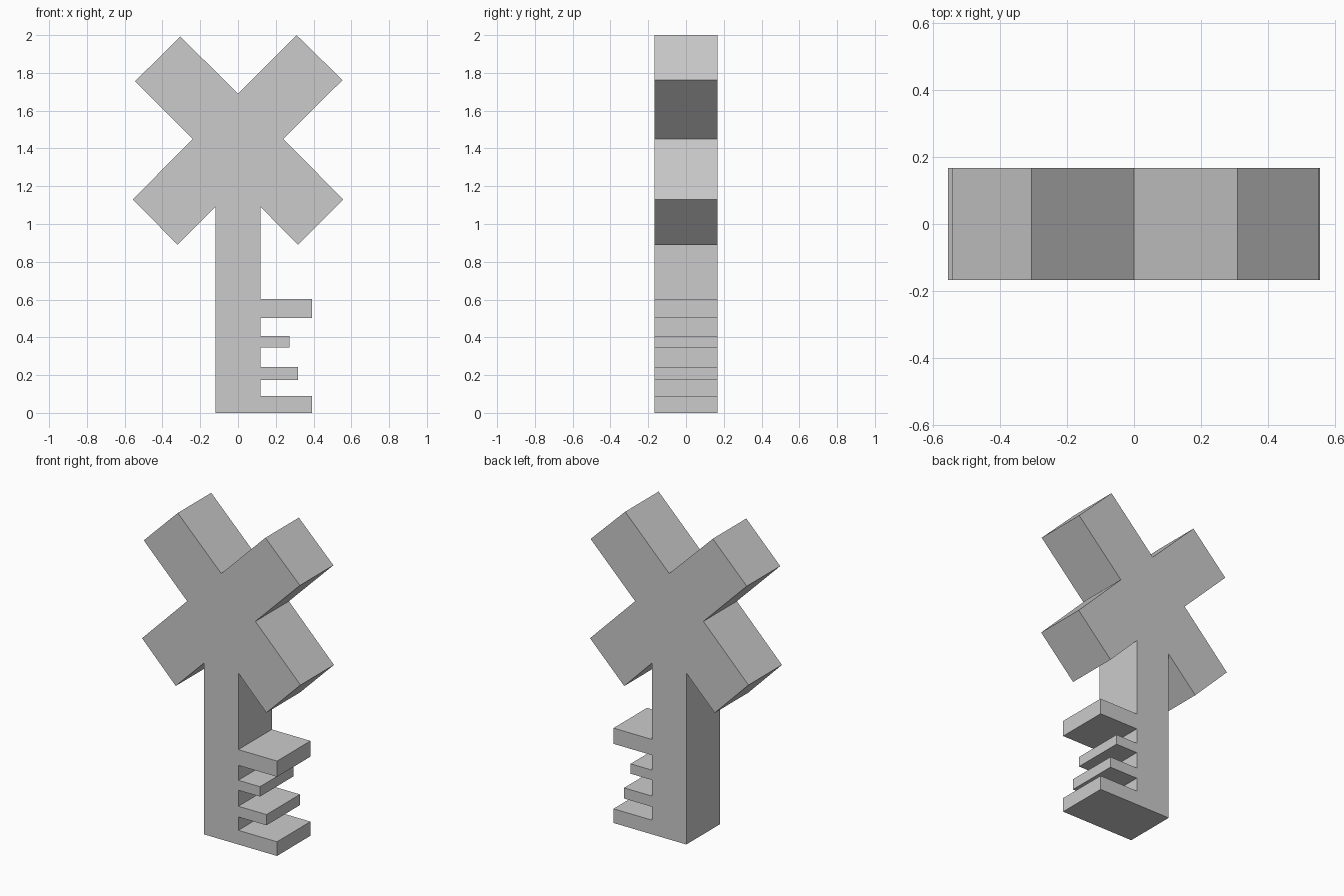
import bpy
import bmesh

cube = bpy.data.objects.get("Cube")
if cube:
    bpy.data.objects.remove(cube, do_unlink=True)

HALF_DEPTH = 0.168
SHAFT = 0.12

# Plain grey metal
grey = bpy.data.materials.new("grey metal")
grey.use_nodes = True
colour = (0.6, 0.6, 0.6, 1)
grey.diffuse_color = colour
grey.node_tree.nodes["Principled BSDF"].inputs["Base Color"].default_value = colour

# Crossed bow, right-hand arms from the top notch down to the shaft
outline = [(0, 1.69), (0.31, 2.0), (0.553, 1.762), (0.24, 1.45),
           (0.557, 1.13), (0.317, 0.89), (SHAFT, 1.09)]

# Teeth: reach, top, bottom
for reach, top, bottom in [(0.392, 0.603, 0.503), (0.272, 0.408, 0.345),
                           (0.318, 0.243, 0.175), (0.392, 0.09, 0)]:
    outline += [(SHAFT, top), (reach, top), (reach, bottom)]
    if bottom > 0:
        outline.append((SHAFT, bottom))

# Shaft's plain side and the left-hand arms
outline += [(-SHAFT, 0), (-SHAFT, 1.09), (-0.32, 0.89), (-0.557, 1.13),
            (-0.24, 1.45), (-0.545, 1.755), (-0.306, 1.993)]

# Extrude the outline into a solid key
bm = bmesh.new()
face = bm.faces.new([bm.verts.new((x, -HALF_DEPTH, z)) for x, z in outline])
result = bmesh.ops.extrude_face_region(bm, geom=[face], use_keep_orig=True)
moved = [v for v in result["geom"] if isinstance(v, bmesh.types.BMVert)]
bmesh.ops.translate(bm, verts=moved, vec=(0, 2 * HALF_DEPTH, 0))
bmesh.ops.recalc_face_normals(bm, faces=bm.faces)

mesh = bpy.data.meshes.new("key")
bm.to_mesh(mesh)
bm.free()
mesh.materials.append(grey)
key = bpy.data.objects.new("key", mesh)
bpy.context.collection.objects.link(key)
